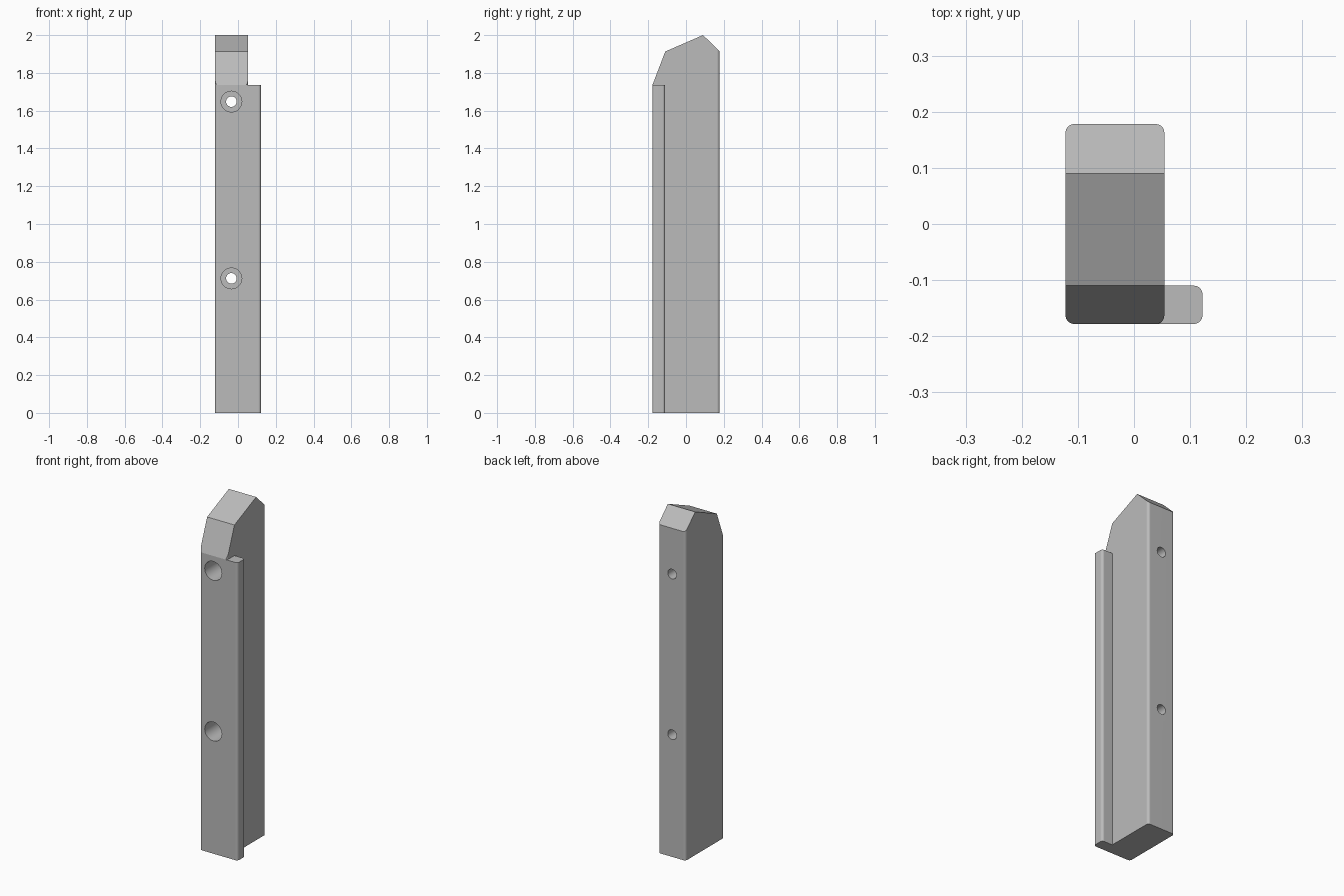
import bpy, bmesh, math
from mathutils import Vector

if "Cube" in bpy.data.objects:
    bpy.data.objects.remove(bpy.data.objects["Cube"], do_unlink=True)

grey = bpy.data.materials.new("plain grey")
grey.use_nodes = True
colour = (0.5, 0.5, 0.5, 1)
grey.diffuse_color = colour
grey.node_tree.nodes["Principled BSDF"].inputs["Base Color"].default_value = colour


def prism(name, points, offset):
    """Extrude a closed outline of 3D points along an offset."""
    bm = bmesh.new()
    face = bm.faces.new([bm.verts.new(p) for p in points])
    moved = bmesh.ops.extrude_face_region(bm, geom=[face])["geom"]
    verts = [g for g in moved if isinstance(g, bmesh.types.BMVert)]
    bmesh.ops.translate(bm, verts=verts, vec=Vector(offset))
    bmesh.ops.recalc_face_normals(bm, faces=bm.faces)
    mesh = bpy.data.meshes.new(name)
    bm.to_mesh(mesh)
    bm.free()
    mesh.materials.append(grey)
    obj = bpy.data.objects.new(name, mesh)
    bpy.context.collection.objects.link(obj)
    return obj


def rounded_outline(x0, x1, y0, y1, r, round_left=True, steps=8):
    """Rectangle in plan with filleted corners."""
    pts = []
    for i, (x, y) in enumerate([(x1, y1), (x0, y1), (x0, y0), (x1, y0)]):
        if x == x0 and not round_left:
            pts.append((x, y, 0))
            continue
        cx = x - r if x == x1 else x + r
        cy = y - r if y == y1 else y + r
        for k in range(steps + 1):
            a = math.pi / 2 * (i + k / steps)
            pts.append((cx + r * math.cos(a), cy + r * math.sin(a), 0))
    return pts


def circle(x, y, z, r, n=48):
    return [(x + r * math.cos(math.tau * k / n), y, z + r * math.sin(math.tau * k / n))
            for k in range(n)]


def combine(target, tool, operation):
    """Apply a boolean and discard the tool."""
    tool.hide_render = True
    mod = target.modifiers.new("combine", "BOOLEAN")
    mod.operation, mod.solver, mod.object = operation, "EXACT", tool
    bpy.context.view_layer.objects.active = target
    bpy.ops.object.modifier_apply(modifier=mod.name)
    bpy.data.objects.remove(tool, do_unlink=True)


left, right, edge, front, back = -0.122, 0.054, 0.122, -0.178, 0.178
fillet, ledge = 0.015, 1.735

# Main bar with filleted vertical edges, trimmed to the pointed side profile
bar = prism("bar", rounded_outline(left, right, front, back, fillet), (0, 0, 2.1))
side = [(front, ledge), (-0.11, 1.913), (0.09, 2), (back, 1.915)]
slope = (1.913 - ledge) / (-0.11 - front)
outline = [(0.3, -0.1), (-0.2, -0.1), (-0.2, ledge - slope * 0.022)] + side[1:3] + [(0.3, 1.797)]
trim = prism("trim", [(-0.3, y, z) for y, z in outline], (0.6, 0, 0))
combine(bar, trim, "INTERSECT")

# Thin flange along the front edge
flange = prism("flange", rounded_outline(right - fillet, edge, front, -0.11, fillet, False),
               (0, 0, ledge))
combine(bar, flange, "UNION")

# Two counterbored screw holes
for z in (0.712, 1.648):
    combine(bar, prism("bore", circle(-0.035, -0.3, z, 0.055), (0, 0.32, 0)), "DIFFERENCE")
    combine(bar, prism("hole", circle(-0.035, -0.3, z, 0.028), (0, 0.6, 0)), "DIFFERENCE")

# Smooth fillets and bores, crisp edges elsewhere
bpy.ops.object.select_all(action="DESELECT")
bar.select_set(True)
bpy.context.view_layer.objects.active = bar
bpy.ops.object.shade_smooth_by_angle(angle=math.radians(18))
weighted = bar.modifiers.new("even normals", "WEIGHTED_NORMAL")
weighted.keep_sharp = True
